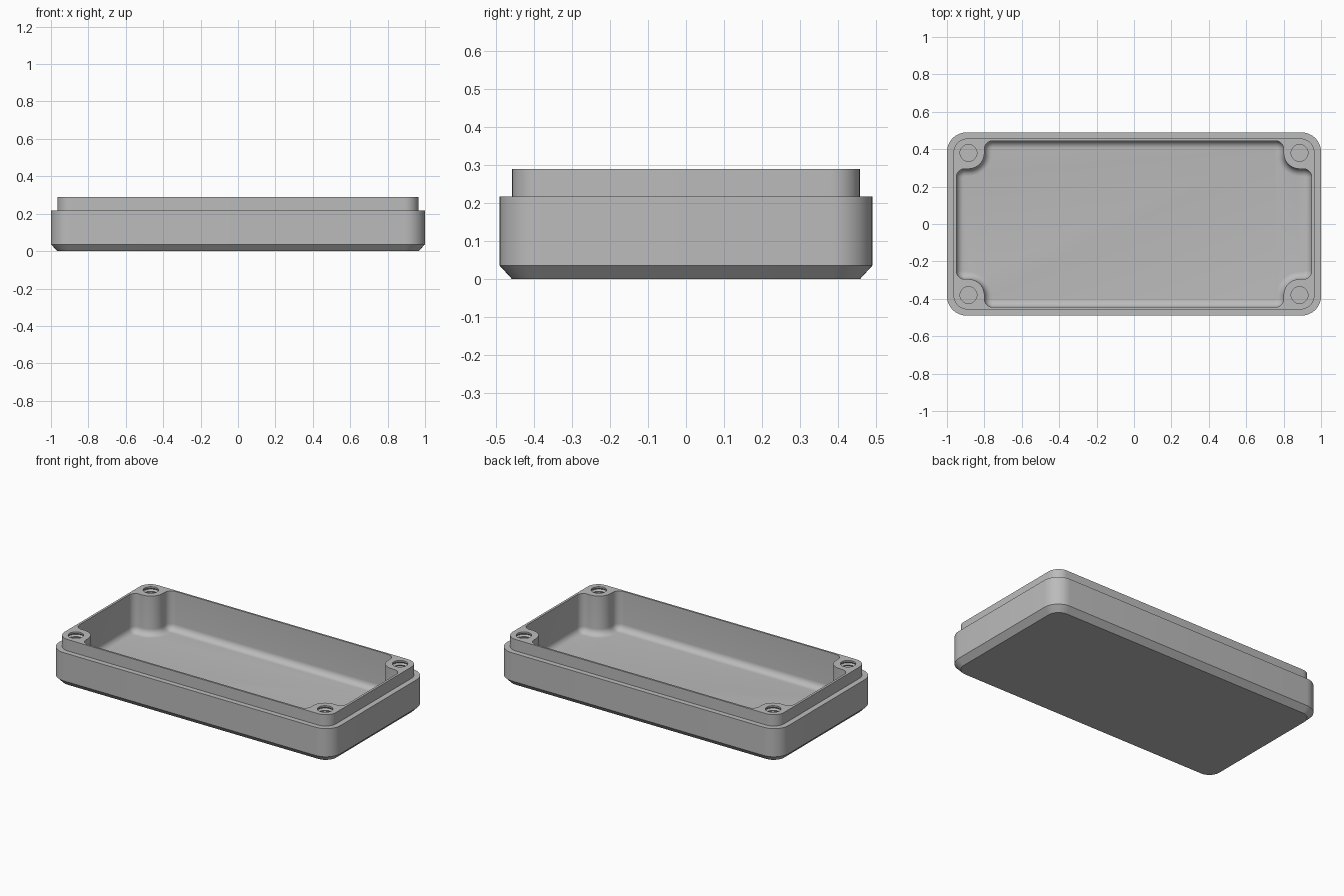
import bpy
import bmesh
from math import cos, sin, pi

cube = bpy.data.objects.get("Cube")
if cube:
    bpy.data.objects.remove(cube, do_unlink=True)

grey = bpy.data.materials.new("Light grey plastic")
grey.use_nodes = True
colour = (0.5, 0.5, 0.5, 1)
grey.diffuse_color = colour
grey.node_tree.nodes["Principled BSDF"].inputs["Base Color"].default_value = colour

BOSS_X, BOSS_Y, BOSS_R = 0.885, 0.38, 0.085
TOP = 0.29
FLOOR = 0.04
FILLET = 0.04


def arc(cx, cy, r, start, end, steps=10):
    angles = [start + (end - start) * i / steps for i in range(steps + 1)]
    return [(cx + r * cos(a), cy + r * sin(a)) for a in angles]


def four_way(quarter):
    """Mirror a +x +y quarter outline into a full loop."""
    back = quarter[::-1]
    return (quarter + [(-x, y) for x, y in back]
            + [(-x, -y) for x, y in quarter] + [(x, -y) for x, y in back])


def rounded_rect(x, y, r):
    return four_way(arc(x - r, y - r, r, 0, pi / 2))


def cavity_outline(inset):
    """Pocket outline that steps around a screw boss in each corner."""
    f = 0.045 - inset
    r = BOSS_R + inset
    quarter = arc(0.95 - inset - f, BOSS_Y - r - f, f, 0, pi / 2)
    quarter += arc(BOSS_X, BOSS_Y, r, 1.5 * pi, pi)
    quarter += arc(BOSS_X - r - f, 0.445 - inset - f, f, 0, pi / 2)
    return four_way(quarter)


def loft(name, sections):
    """Closed solid through a list of (outline, z) from bottom to top."""
    bm = bmesh.new()
    rings = [[bm.verts.new((x, y, z)) for x, y in pts] for pts, z in sections]
    for low, high in zip(rings, rings[1:]):
        n = len(low)
        for i in range(n):
            j = (i + 1) % n
            bm.faces.new((low[i], low[j], high[j], high[i]))
    bm.faces.new(rings[0][::-1])
    bm.faces.new(rings[-1])
    bmesh.ops.recalc_face_normals(bm, faces=bm.faces)
    mesh = bpy.data.meshes.new(name)
    bm.to_mesh(mesh)
    bm.free()
    mesh.materials.append(grey)
    obj = bpy.data.objects.new(name, mesh)
    bpy.context.collection.objects.link(obj)
    return obj


def carve(target, cutter):
    cutter.hide_render = True
    mod = target.modifiers.new("Cut", 'BOOLEAN')
    mod.operation = 'DIFFERENCE'
    mod.solver = 'EXACT'
    mod.object = cutter
    bpy.context.view_layer.objects.active = target
    bpy.ops.object.modifier_apply(modifier=mod.name)
    bpy.data.objects.remove(cutter, do_unlink=True)


# Outer shell: chamfered base, straight wall, ledge and raised lip
base = rounded_rect(0.965, 0.457, 0.075)
wall = rounded_rect(1.0, 0.49, 0.105)
shell = loft("enclosure_base", [(base, 0), (wall, 0.036), (wall, 0.217),
                                (base, 0.217), (base, TOP)])

# Pocket with a rounded floor edge
sections = []
for i in range(9):
    a = pi / 2 * i / 8
    sections.append((cavity_outline(FILLET * (1 - sin(a))),
                     FLOOR + FILLET * (1 - cos(a))))
sections.append((cavity_outline(0), TOP + 0.05))
carve(shell, loft("pocket_cutter", sections))

# Threaded screw holes in the corner bosses
PITCH = 0.02
for sx in (-1, 1):
    for sy in (-1, 1):
        rings = []
        for i in range(21):
            radius = 0.045 if i % 2 == 0 else 0.054
            outline = arc(sx * BOSS_X, sy * BOSS_Y, radius, 0, 2 * pi, 32)[:-1]
            rings.append((outline, 0.08 + i * PITCH / 2))
        rings.append((rings[0][0], TOP + 0.05))
        carve(shell, loft("hole_cutter", rings))

# Smooth rounded walls, crisp edges
bpy.ops.object.select_all(action='DESELECT')
shell.select_set(True)
bpy.context.view_layer.objects.active = shell
bpy.ops.object.shade_smooth_by_angle(angle=pi / 6)
